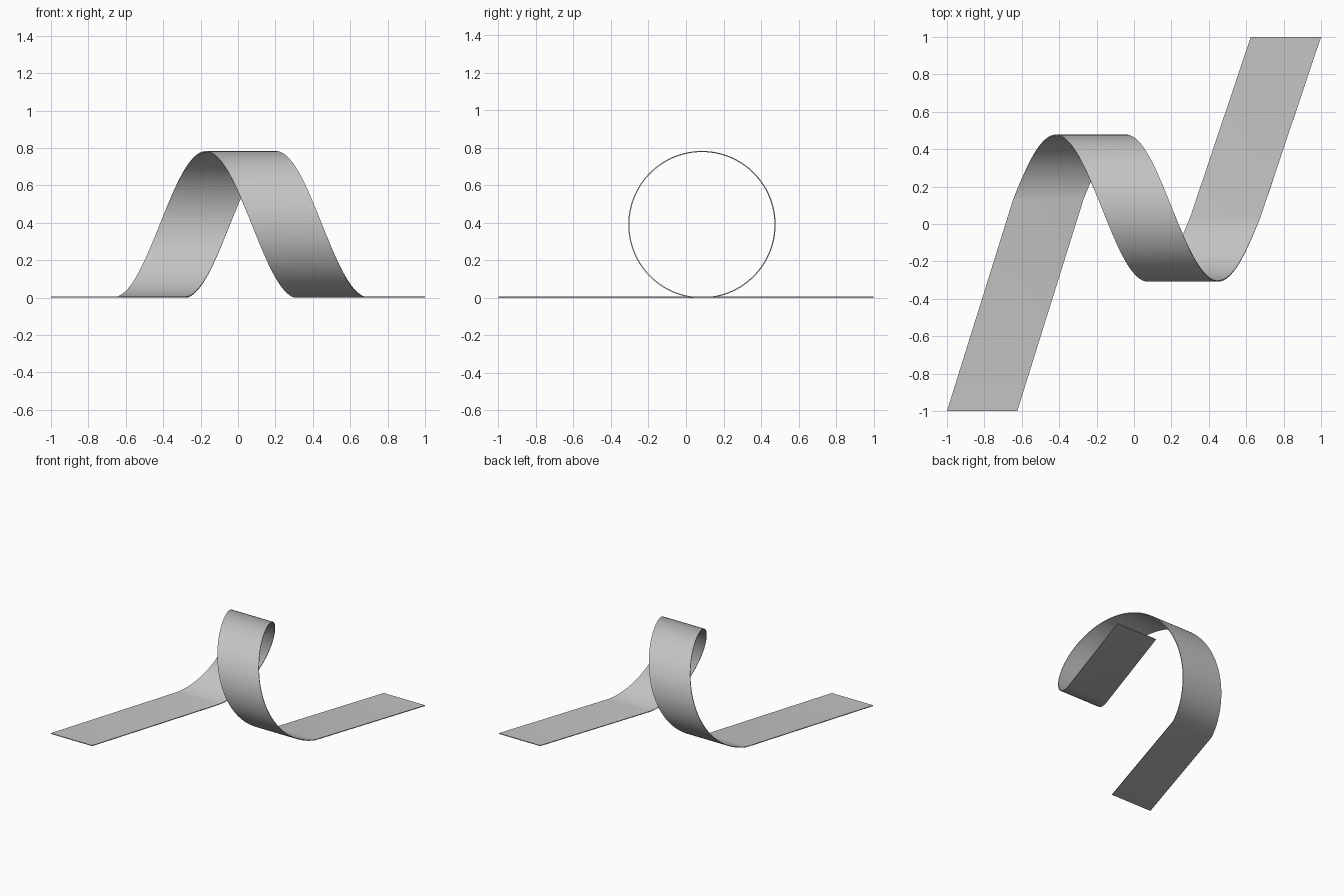
import bpy, bmesh, math
from mathutils import Vector

cube = bpy.data.objects.get("Cube")
if cube:
    bpy.data.objects.remove(cube)

WIDTH = 0.376
THICK = 0.006
RADIUS = 0.39          # centre line of the loop
CY, CZ = 0.085, 0.395
X_START, X_END = -0.665, 0.32
START, STEPS = math.radians(7), 96

# Grey material
grey = bpy.data.materials.new("ribbon_grey")
grey.use_nodes = True
colour = (0.55, 0.55, 0.55, 1)
grey.diffuse_color = colour
grey.node_tree.nodes["Principled BSDF"].inputs["Base Color"].default_value = colour


def loop_point(i):
    """Left edge of the helical loop, with its inward direction."""
    a = START + (2 * math.pi - 2 * START) * i / STEPS
    x = X_START + (X_END - X_START) * a / (2 * math.pi)
    out = Vector((0, math.sin(a), -math.cos(a)))
    return Vector((x, CY, CZ)) + out * RADIUS, -out


# Path: flat tail, one turn of the loop, flat tail
path = [loop_point(i) for i in range(STEPS + 1)]
floor = path[0][0].z
up = Vector((0, 0, 1))
path.insert(0, (Vector((-1, -1, floor)), up))
path.append((Vector((1 - WIDTH, 1, floor)), up))

# Sweep a thin rectangular section along the path
bm = bmesh.new()
across = Vector((WIDTH, 0, 0))
rings = []
for p, n in path:
    h = n * THICK / 2
    rings.append([bm.verts.new(v) for v in (p - h, p + across - h, p + across + h, p + h)])
for a, b in zip(rings, rings[1:]):
    for k in range(4):
        j = (k + 1) % 4
        bm.faces.new((a[k], a[j], b[j], b[k]))
bm.faces.new(rings[0][::-1])
bm.faces.new(rings[-1])
bmesh.ops.recalc_face_normals(bm, faces=bm.faces)

# Rest the ribbon on the ground
lowest = min(v.co.z for v in bm.verts)
bmesh.ops.translate(bm, verts=bm.verts, vec=(0, 0, -lowest))

mesh = bpy.data.meshes.new("looped_ribbon")
bm.to_mesh(mesh)
bm.free()
mesh.materials.append(grey)
ribbon = bpy.data.objects.new("looped_ribbon", mesh)
bpy.context.collection.objects.link(ribbon)
bpy.ops.object.select_all(action="DESELECT")
ribbon.select_set(True)
bpy.context.view_layer.objects.active = ribbon
bpy.ops.object.shade_smooth_by_angle(angle=math.radians(30))
